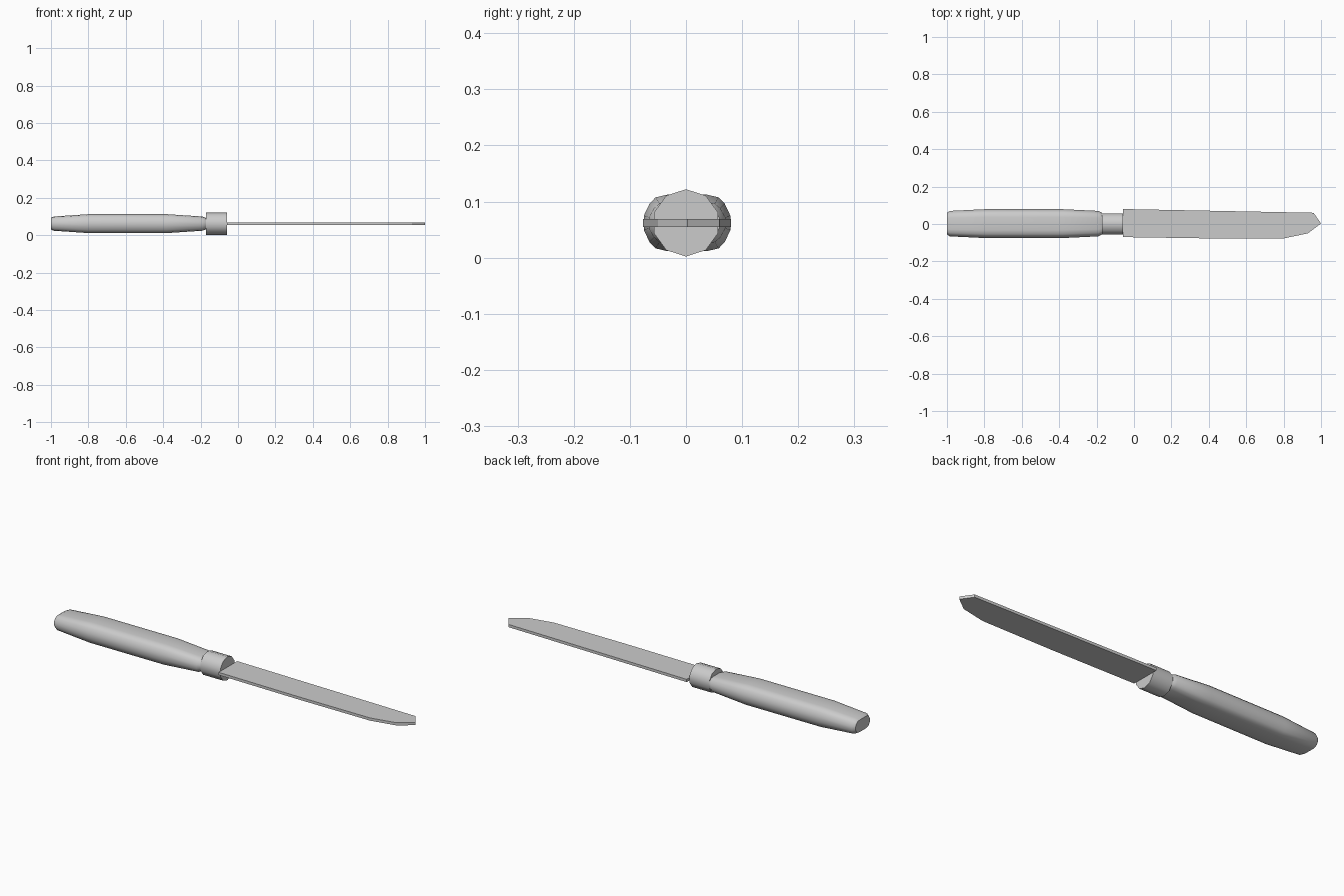
import bpy, bmesh, math

if "Cube" in bpy.data.objects:
    bpy.data.objects.remove(bpy.data.objects["Cube"])

steel = bpy.data.materials.new("light_grey")
steel.diffuse_color = (0.6, 0.6, 0.6, 1)
steel.use_nodes = True
steel.node_tree.nodes["Principled BSDF"].inputs["Base Color"].default_value = steel.diffuse_color
MID = 0.062  # height of the knife's centre line


def finish(name, bm, smooth=None):
    bmesh.ops.recalc_face_normals(bm, faces=bm.faces)
    mesh = bpy.data.meshes.new(name)
    bm.to_mesh(mesh)
    bm.free()
    mesh.materials.append(steel)
    obj = bpy.data.objects.new(name, mesh)
    bpy.context.collection.objects.link(obj)
    if smooth:
        bpy.ops.object.select_all(action='DESELECT')
        obj.select_set(True)
        bpy.context.view_layer.objects.active = obj
        bpy.ops.object.shade_smooth_by_angle(angle=math.radians(smooth))


def loft(name, rings, smooth):
    """Skin a list of equal-length point rings and cap both ends."""
    bm = bmesh.new()
    loops = [[bm.verts.new(p) for p in ring] for ring in rings]
    n = len(loops[0])
    for a, b in zip(loops, loops[1:]):
        for i in range(n):
            j = (i + 1) % n
            bm.faces.new((a[i], a[j], b[j], b[i]))
    bm.faces.new(loops[0])
    bm.faces.new(loops[-1])
    finish(name, bm, smooth)


# Handle: rounded-rectangle section, tapered to both ends
quarter = [(1, 0.26), (0.87, 0.68), (0.73, 0.9), (0.45, 1)]
section = (quarter + [(-y, z) for y, z in reversed(quarter)]
           + [(-y, -z) for y, z in quarter]
           + [(y, -z) for y, z in reversed(quarter)])
# x, half width, half height
stations = [(-1.0, 0.058, 0.031), (-0.985, 0.068, 0.038), (-0.80, 0.077, 0.0505),
            (-0.38, 0.077, 0.0505), (-0.19, 0.068, 0.038), (-0.172, 0.058, 0.031)]
loft("handle", [[(x, 0.002 + w * y, MID + h * z) for y, z in section]
                for x, w, h in stations], 35)

# Collar: ten-sided ring between handle and blade
ring = [math.radians(90 + 36 * i) for i in range(10)]
loft("collar", [[(x, 0.06 * math.cos(a), MID + 0.06 * math.sin(a)) for a in ring]
                for x in (-0.172, -0.06)], 40)

# Blade: flat plate with a curved edge and clipped tip
outline = [(-0.06, 0.08), (0.45, 0.07), (0.96, 0.06), (1.0, 0.003), (0.93, -0.05),
           (0.80, -0.077), (0.40, -0.077), (-0.06, -0.07)]
loft("blade", [[(x, y, z) for x, y in outline] for z in (MID - 0.007, MID + 0.007)], None)
